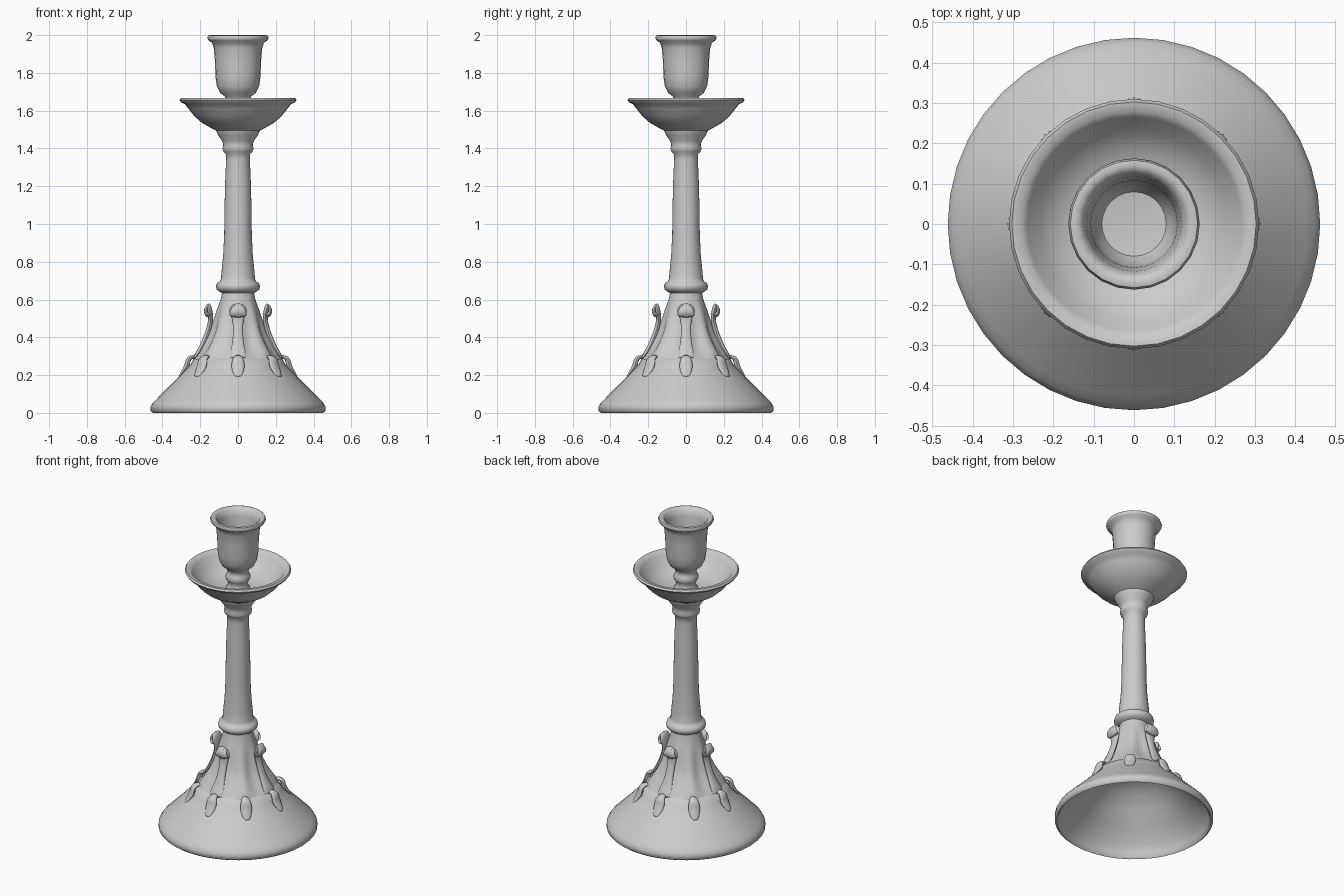
import bpy, bmesh
from math import sin, cos, pi
from mathutils import Vector, Matrix


def finish(name, bm, subsurf=0, angle=0.9):
    bmesh.ops.recalc_face_normals(bm, faces=bm.faces)
    me = bpy.data.meshes.new(name)
    bm.to_mesh(me)
    bm.free()
    ob = bpy.data.objects.new(name, me)
    bpy.context.collection.objects.link(ob)
    if subsurf:
        m = ob.modifiers.new("smooth", 'SUBSURF')
        m.levels = m.render_levels = subsurf
    bpy.ops.object.select_all(action='DESELECT')
    ob.select_set(True)
    bpy.context.view_layer.objects.active = ob
    bpy.ops.object.shade_smooth_by_angle(angle=angle)
    return ob


def lathe(name, profile, segs=32, wave=None):
    """Revolve (r, z) points; wave(angle, z) scales the radius. r = 0 closes to a pole."""
    bm = bmesh.new()
    rings = []
    for r, z in profile:
        if r == 0:
            rings.append([bm.verts.new((0, 0, z))] * segs)
            continue
        ring = []
        for i in range(segs):
            a = 2 * pi * i / segs
            k = r * (wave(a, z) if wave else 1)
            ring.append(bm.verts.new((k * cos(a), k * sin(a), z)))
        rings.append(ring)
    for lo, hi in zip(rings, rings[1:]):
        for i in range(segs):
            j = (i + 1) % segs
            quad = list(dict.fromkeys((lo[i], lo[j], hi[j], hi[i])))
            if len(quad) > 2:
                bm.faces.new(quad)
    return finish(name, bm)


def leaf(name, path, angle, n=8):
    """Sweep an oval along an (r, z, half width, half thickness) path standing at an angle."""
    bm = bmesh.new()
    rings = []
    for k, (r, z, w, t) in enumerate(path):
        a, b = path[max(k - 1, 0)], path[min(k + 1, len(path) - 1)]
        tan = Vector((b[0] - a[0], 0, b[1] - a[1])).normalized()
        nor = Vector((tan.z, 0, -tan.x))
        rings.append([bm.verts.new(Vector((r, 0, z)) + Vector((0, w * cos(2 * pi * i / n), 0))
                                   + nor * t * sin(2 * pi * i / n)) for i in range(n)])
    for lo, hi in zip(rings, rings[1:]):
        for i in range(n):
            j = (i + 1) % n
            bm.faces.new((lo[i], lo[j], hi[j], hi[i]))
    bm.faces.new(rings[0])
    bm.faces.new(rings[-1])
    bm.transform(Matrix.Rotation(angle, 4, 'Z'))
    return finish(name, bm, subsurf=1)


# Hollow domed foot: underside, rim, then outer slope
lathe("foot", [(0, .33), (.10, .325), (.19, .285), (.26, .22), (.34, .14), (.41, .075),
               (.435, .03), (.44, .01), (.45, 0), (.462, .01), (.462, .035), (.45, .055),
               (.43, .075), (.40, .105), (.37, .135), (.33, .175), (.29, .215),
               (.255, .25), (.235, .285), (.20, .295)], 40)

# Fluted cone rising from the foot
lathe("fluted_cone", [(.235, .27), (.225, .295), (.19, .34), (.16, .39), (.138, .44), (.122, .50),
                      (.108, .55), (.092, .60), (.086, .63)], 48,
      lambda a, z: 1 + .07 * cos(8 * a) * max(0, min(1, (.60 - z) / .15, (z - .27) / .04)))

# Slender stem with lower collar and upper ring
lathe("stem", [(.09, .59), (.085, .635), (.10, .643), (.114, .655), (.116, .672), (.11, .688),
               (.096, .695), (.09, .71), (.086, .76), (.078, .84), (.073, .95), (.071, 1.1),
               (.068, 1.22), (.063, 1.34), (.064, 1.37), (.078, 1.385), (.083, 1.40),
               (.078, 1.418), (.084, 1.44), (.105, 1.47), (.118, 1.50), (.12, 1.52)])

# Drip pan with rolled lip
lathe("drip_pan", [(.105, 1.49), (.14, 1.507), (.19, 1.535), (.23, 1.57), (.262, 1.61), (.28, 1.634),
                   (.303, 1.645), (.31, 1.656), (.303, 1.667), (.28, 1.665), (.265, 1.648),
                   (.235, 1.605), (.19, 1.568), (.13, 1.545), (0, 1.54)])

# Candle cup with short knopped neck
lathe("candle_cup", [(.075, 1.535), (.06, 1.56), (.056, 1.58), (.068, 1.60), (.074, 1.617),
                     (.066, 1.635), (.06, 1.65), (.07, 1.675), (.095, 1.695), (.112, 1.73),
                     (.119, 1.78), (.122, 1.86), (.128, 1.93), (.137, 1.96), (.157, 1.972),
                     (.163, 1.984), (.158, 1.997), (.145, 2.0), (.128, 1.99), (.118, 1.95),
                     (.108, 1.87), (.102, 1.77), (.08, 1.73), (0, 1.72)], 24)

# Four upright leaves with curled tips
upright = [(.235, .28, .06, .014), (.20, .33, .042, .016), (.172, .39, .03, .016),
           (.152, .45, .027, .015), (.142, .50, .034, .014), (.148, .54, .056, .015),
           (.155, .568, .042, .014), (.162, .575, .026, .013)]
curl = [(.142, .515, .04, .012), (.162, .515, .055, .014), (.174, .535, .046, .013),
        (.164, .562, .036, .012), (.150, .572, .02, .008)]
for i in range(4):
    leaf(f"upright_leaf_{i}", upright, i * pi / 2)
    leaf(f"leaf_curl_{i}", curl, i * pi / 2)

# Eight small leaf tips around the shoulder of the foot
tip = [(.315, .185, .016, .006), (.288, .22, .034, .013), (.268, .25, .04, .016),
       (.266, .28, .034, .016), (.250, .297, .026, .013), (.215, .298, .016, .008)]
for i in range(8):
    leaf(f"shoulder_leaf_{i}", tip, i * pi / 4)
